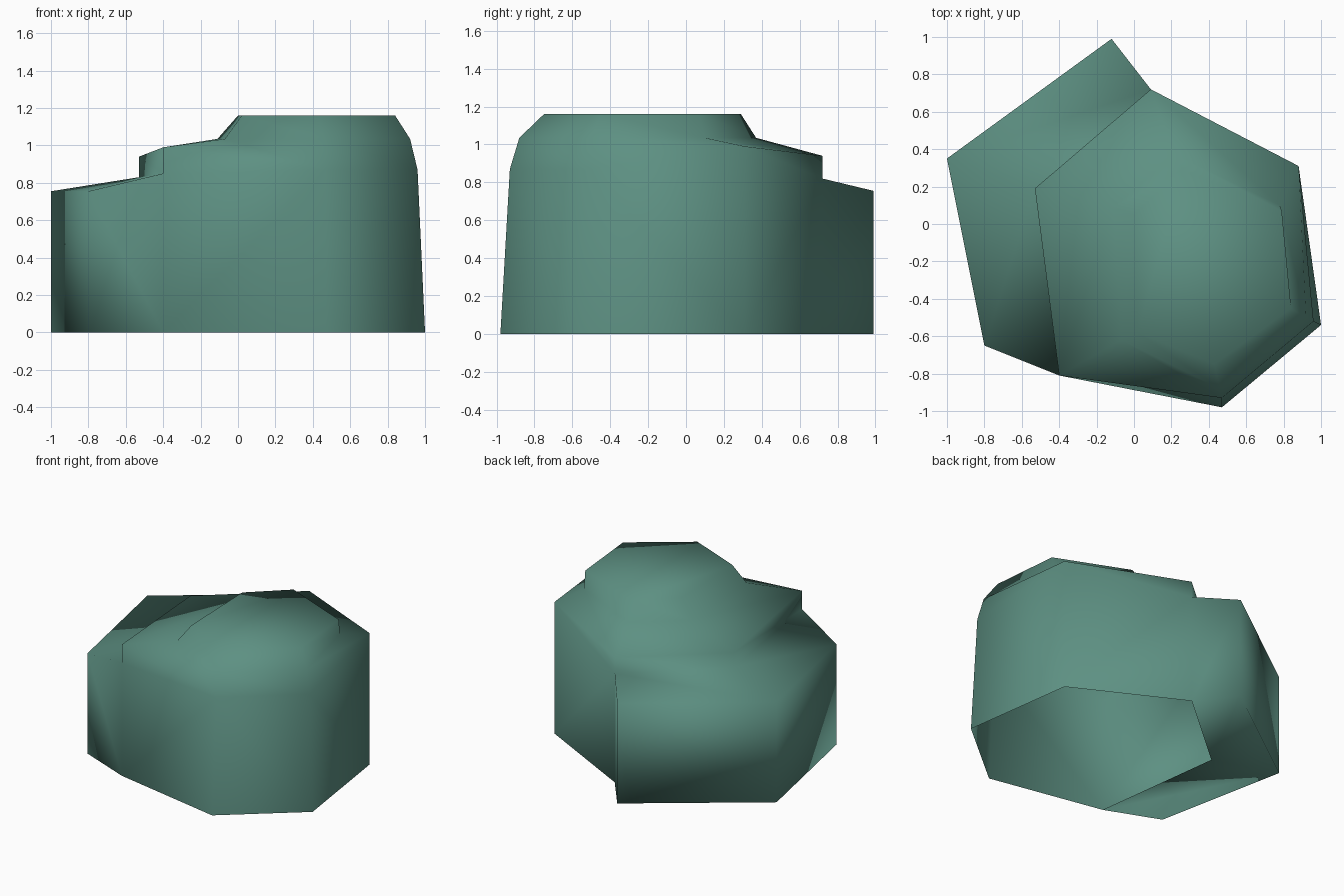
import bpy
import bmesh

default = bpy.data.objects.get("Cube")
if default:
    bpy.data.objects.remove(default, do_unlink=True)

# Single stone colour
STONE = (0.11, 0.28, 0.225, 1.0)
stone = bpy.data.materials.new("green_stone")
stone.use_nodes = True
stone.diffuse_color = STONE
bsdf = next(n for n in stone.node_tree.nodes if n.type == "BSDF_PRINCIPLED")
bsdf.inputs["Base Color"].default_value = STONE

bm = bmesh.new()


def ring(points, heights):
    """Add a row of vertices; heights is one number or one per point."""
    if not isinstance(heights, (list, tuple)):
        heights = [heights] * len(points)
    return [bm.verts.new((x, y, z)) for (x, y), z in zip(points, heights)]


def bridge(lower, upper, closed=True):
    """Join two matching rows with quads."""
    count = len(lower)
    for i in range(count if closed else count - 1):
        j = (i + 1) % count
        bm.faces.new((lower[i], lower[j], upper[j], upper[i]))


# Six-sided outlines, all starting at the left-hand corner above the ledge
base_plan = [(-.53, .19), (.09, .72), (.88, .31), (1, -.54), (.47, -.98), (-.4, -.81)]
rim_plan = base_plan[:3] + [(.96, -.52), (.47, -.93), base_plan[5]]
foot_plan = [(-.11, .09), (.22, .37), (.78, .1), (.92, -.5), (.46, -.88), (-.07, -.62)]
crown_plan = [(0, .05), (.26, .29), (.79, .07), (.84, -.45), (.43, -.75), (.02, -.58)]

# Main boulder: open base, sloping rim, raised flat crown
base = ring(base_plan, 0)
rim = ring(rim_plan, [.94, .94, .99, .87, .87, .99])
foot = ring(foot_plan, 1.035)
crown = ring(crown_plan, 1.16)
bridge(rim, foot)
bridge(foot, crown)
bm.faces.new(crown)

# Low ledge pulled out of the two back-left walls
inner_plan = [base_plan[5], base_plan[0], base_plan[1]]
outer_plan = [(-.8, -.65), (-1, .35), (-.12, .99)]
inner_low = [base[5], base[0], base[1]]
inner_top = ring(inner_plan, [.85, .83, .82])
outer_low = ring(outer_plan, 0)
outer_top = ring(outer_plan, .755)
bridge(inner_low, outer_low, False)
bridge(outer_low, outer_top, False)
bridge(outer_top, inner_top, False)
bridge(inner_top, [rim[5], rim[0], rim[1]], False)
for k in (0, -1):
    bm.faces.new((inner_low[k], outer_low[k], outer_top[k], inner_top[k]))

# Remaining tall walls; the two beside the ledge share its corners
bm.faces.new((base[1], base[2], rim[2], rim[1], inner_top[2]))
bridge(base[2:5], rim[2:5], False)
bm.faces.new((base[4], base[5], inner_top[0], rim[5], rim[4]))

bmesh.ops.recalc_face_normals(bm, faces=bm.faces)
if crown[0].link_faces and max(bm.faces, key=lambda f: f.calc_center_median().z).normal.z < 0:
    bmesh.ops.reverse_faces(bm, faces=bm.faces)
for face in bm.faces:
    face.smooth = True

mesh = bpy.data.meshes.new("boulder")
bm.to_mesh(mesh)
bm.free()
mesh.materials.append(stone)
boulder = bpy.data.objects.new("boulder", mesh)
bpy.context.collection.objects.link(boulder)
